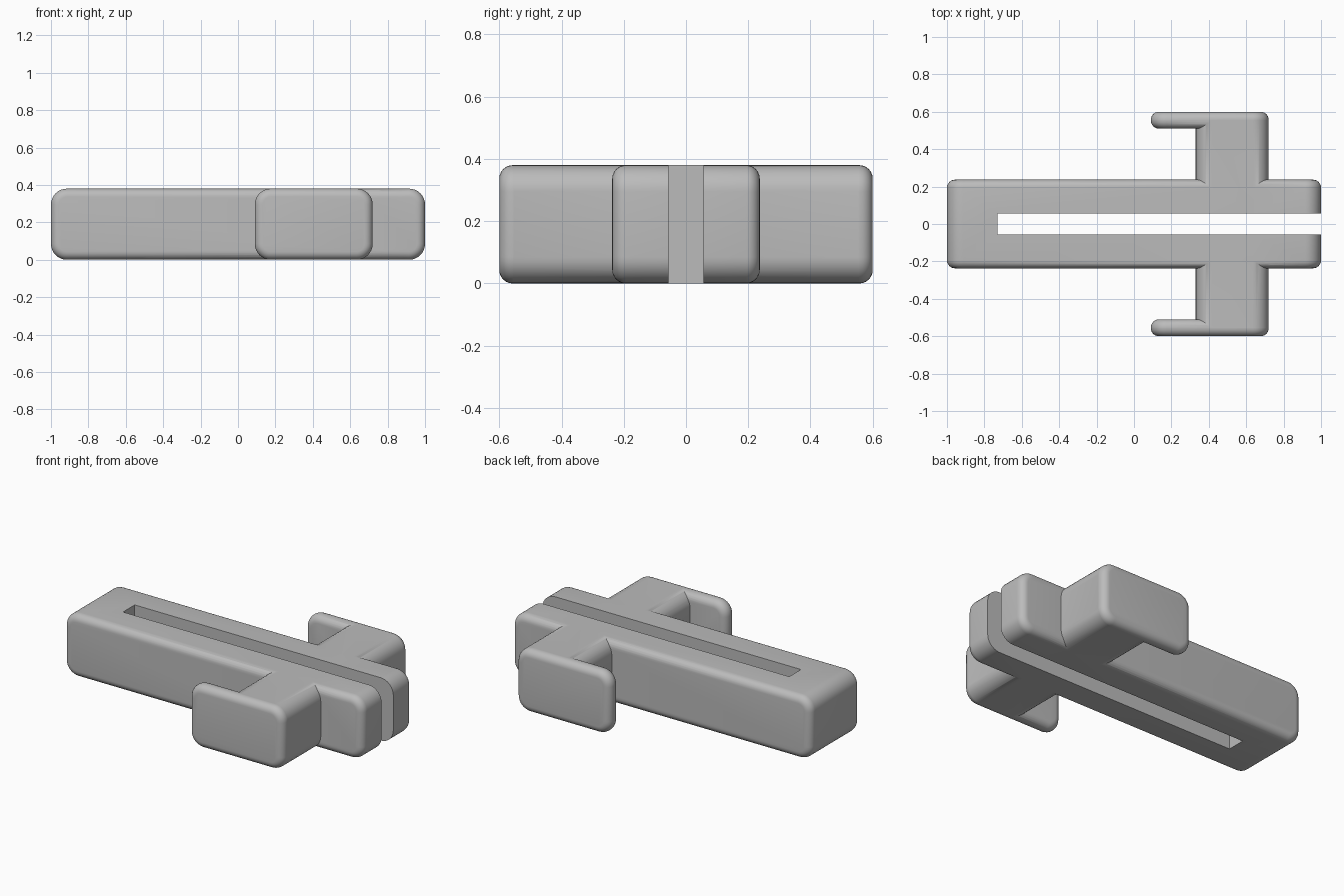
import bpy, bmesh, math
from mathutils import Matrix, Vector

if "Cube" in bpy.data.objects:
    bpy.data.objects.remove(bpy.data.objects["Cube"], do_unlink=True)

HEIGHT = 0.38
CORNER = 0.085   # rounding of the outline seen from the front
RIM = 0.043      # rounding around the front and back faces

grey = bpy.data.materials.new("plain grey")
grey.use_nodes = True
grey.diffuse_color = (0.5, 0.5, 0.5, 1)
grey.node_tree.nodes["Principled BSDF"].inputs["Base Color"].default_value = (0.5, 0.5, 0.5, 1)


def block(name, x0, x1, y0, y1, z0=0, z1=HEIGHT, corner=CORNER, rim=RIM):
    """Box with rounded front outline and optional rounded rims."""
    bm = bmesh.new()
    size = Vector((x1 - x0, y1 - y0, z1 - z0))
    centre = Vector((x0 + x1, y0 + y1, z0 + z1)) / 2
    bmesh.ops.create_cube(bm, size=1, matrix=Matrix.Translation(centre) @ Matrix.Diagonal((*size, 1)))
    if corner:
        along_y = [e for e in bm.edges if abs(e.verts[0].co.y - e.verts[1].co.y) > 1e-4]
        bmesh.ops.bevel(bm, geom=along_y, offset=corner, segments=8, profile=0.5, affect='EDGES')
    if rim:
        around = [e for e in bm.edges if abs(e.verts[0].co.y - e.verts[1].co.y) < 1e-4]
        bmesh.ops.bevel(bm, geom=around, offset=rim, segments=6, profile=0.5, affect='EDGES')
    bmesh.ops.recalc_face_normals(bm, faces=bm.faces)
    mesh = bpy.data.meshes.new(name)
    bm.to_mesh(mesh)
    bm.free()
    mesh.materials.append(grey)
    obj = bpy.data.objects.new(name, mesh)
    bpy.context.collection.objects.link(obj)
    return obj


def combine(target, tool, operation):
    """Apply a boolean and discard the tool."""
    mod = target.modifiers.new(operation.lower(), 'BOOLEAN')
    mod.operation = operation
    mod.solver = 'EXACT'
    mod.object = tool
    bpy.context.view_layer.objects.active = target
    bpy.ops.object.modifier_apply(modifier=mod.name)
    bpy.data.objects.remove(tool, do_unlink=True)


# Long main bar with the cross arm passing through it
clip = block("slotted_clip_body", -1, 1, -0.237, 0.237)
combine(clip, block("cross_arm", 0.33, 0.72, -0.555, 0.555, rim=0), 'UNION')

# Finger plates at both arm ends
for side, (y0, y1) in {"front": (-0.6, -0.51), "back": (0.51, 0.6)}.items():
    combine(clip, block(side + "_finger_plate", 0.09, 0.72, y0, y1), 'UNION')

# Slot, open at the +x end
slot = block("slot_cutter", -0.73, 1.2, -0.056, 0.056, -0.1, HEIGHT + 0.1, 0, 0)
slot.hide_render = True
combine(clip, slot, 'DIFFERENCE')

# Smooth rounding with crisp seams
bpy.ops.object.select_all(action='DESELECT')
clip.select_set(True)
bpy.context.view_layer.objects.active = clip
bpy.ops.object.shade_smooth_by_angle(angle=math.radians(30))
